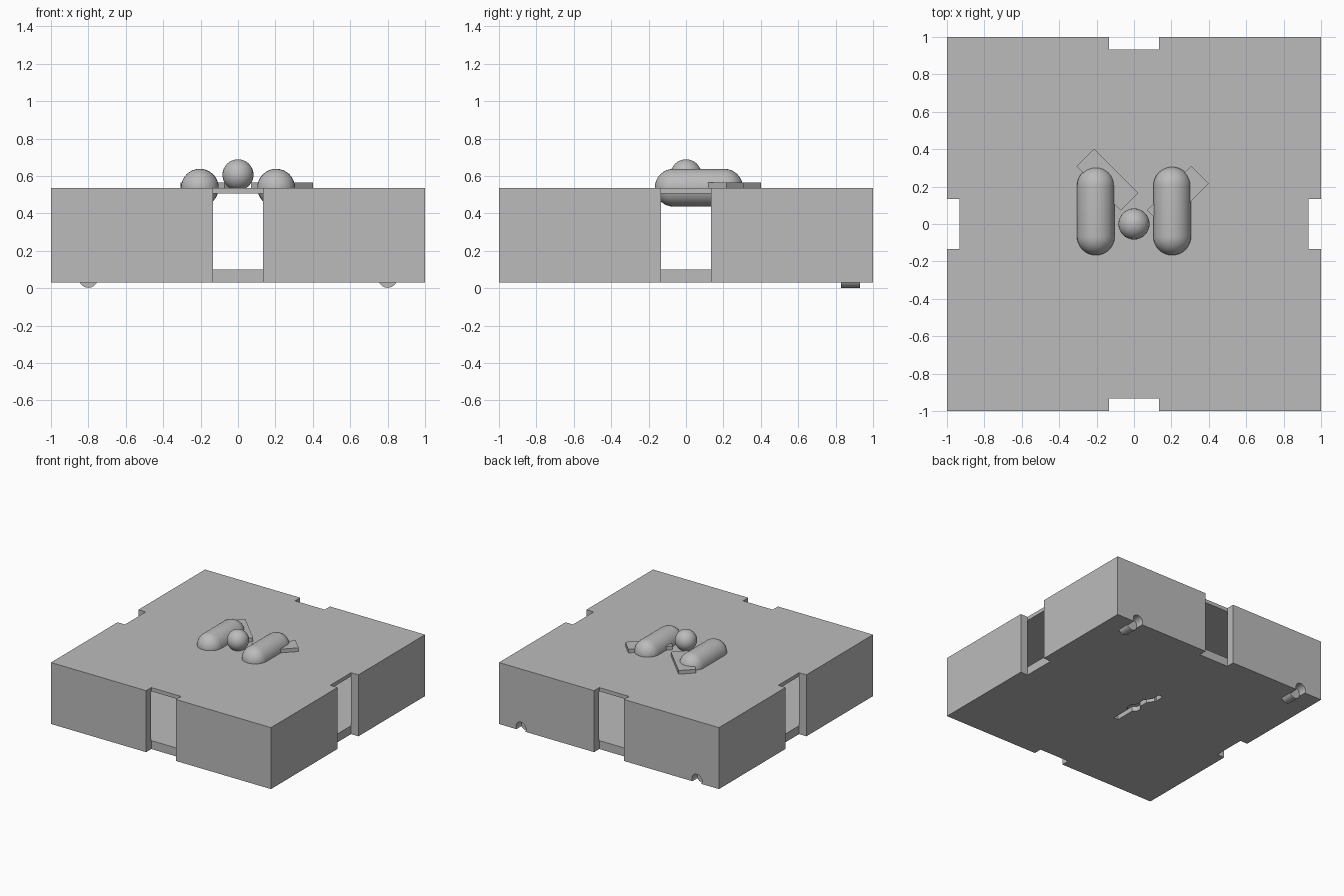
import bpy, math

if "Cube" in bpy.data.objects:
    bpy.data.objects.remove(bpy.data.objects["Cube"])

grey = bpy.data.materials.new("plain grey")
grey.diffuse_color = (0.5, 0.5, 0.5, 1)
grey.use_nodes = True
grey.node_tree.nodes["Principled BSDF"].inputs["Base Color"].default_value = grey.diffuse_color


def finish(name, smooth=False):
    ob = bpy.context.object
    ob.name = name
    ob.data.materials.clear()
    ob.data.materials.append(grey)
    bpy.ops.object.transform_apply(location=False, rotation=True, scale=True)
    if smooth:
        bpy.ops.object.shade_smooth_by_angle(angle=math.radians(35))
    return ob


def box(name, center, size, turn=0):
    bpy.ops.mesh.primitive_cube_add(size=1, location=center, rotation=(0, 0, math.radians(turn)))
    bpy.context.object.scale = size
    return finish(name)


def cylinder(name, center, radius, depth, along_y=False):
    bpy.ops.mesh.primitive_cylinder_add(
        vertices=32, radius=radius, depth=depth, location=center,
        rotation=(math.pi / 2 if along_y else 0, 0, 0))
    return finish(name, True)


def cut(target, cutter):
    mod = target.modifiers.new("cut", 'BOOLEAN')
    mod.operation = 'DIFFERENCE'
    mod.solver = 'EXACT'
    mod.object = cutter
    bpy.context.view_layer.objects.active = target
    bpy.ops.object.modifier_apply(modifier=mod.name)
    bpy.data.objects.remove(cutter, do_unlink=True)


def capsule(name, center, radius, straight):
    # sphere whose two halves are pulled apart along y
    bpy.ops.mesh.primitive_uv_sphere_add(
        segments=32, ring_count=16, radius=radius, location=center,
        rotation=(math.pi / 2, 0, 0))
    ob = finish(name)
    for v in ob.data.vertices:
        if abs(v.co.y) < 1e-4:
            v.co.y = 0
    # the middle ring becomes the front half's rim, doubled by an edge split
    import bmesh
    bm = bmesh.new()
    bm.from_mesh(ob.data)
    ring = [e for e in bm.edges if all(v.co.y == 0 for v in e.verts)]
    front = [f for f in bm.faces if f.calc_center_median().y < 0]
    bmesh.ops.split_edges(bm, edges=ring)
    moved = {v for f in front for v in f.verts}
    for v in bm.verts:
        v.co.y += -straight / 2 if v in moved else straight / 2
    rims = [e for e in bm.edges if e.is_boundary]
    bmesh.ops.bridge_loops(bm, edges=rims)
    bmesh.ops.recalc_face_normals(bm, faces=bm.faces)
    bm.to_mesh(ob.data)
    bm.free()
    bpy.ops.object.shade_smooth_by_angle(angle=math.radians(35))
    return ob


# hollow housing: floor, four walls and a thin lid
housing = box("housing", (0, 0, 0.283), (2, 2, 0.505))
cut(housing, box("cavity", (0, 0, 0.3025), (1.868, 1.868, 0.405)))

# full-height notch in the middle of each side, opening the cavity
for sx, sy in ((1, 0), (-1, 0), (0, 1), (0, -1)):
    size = (0.134 if sx else 0.27, 0.134 if sy else 0.27, 1)
    cut(housing, box("notch", (sx, sy, 0.3), size))

# round channels in the back edge, each with a short peg behind it
for x in (-0.8, 0.8):
    cut(housing, cylinder("channel", (x, 1.0, 0.052), 0.046, 0.14, True))
    cylinder("peg", (x, 0.88, 0.052), 0.05, 0.1, True)

# slot with a round middle sunk into the underside
for center, size, turn in (((0, -0.11, 0.03), (0.04, 0.2, 0.08), 0),
                           ((0, 0.07, 0.03), (0.04, 0.14, 0.08), 0),
                           ((-0.02, 0.16, 0.03), (0.04, 0.1, 0.08), 35),
                           ((-0.04, 0.22, 0.03), (0.04, 0.09, 0.08), 0)):
    cut(housing, box("slot", center, size, turn))
cut(housing, cylinder("slot_middle", (0, 0, 0.03), 0.05, 0.08))

# lid ornament: ball between two capsules, over two slanted plates
bpy.ops.mesh.primitive_uv_sphere_add(segments=32, ring_count=16, radius=0.083, location=(0, 0, 0.606))
finish("ball", True)
for side, x in (("left", -0.204), ("right", 0.204)):
    capsule(side + "_capsule", (x, 0.069, 0.537), 0.101, 0.27)
box("left_plate", (-0.143, 0.237, 0.537), (0.335, 0.132, 0.058), -45)
box("right_plate", (0.235, 0.145, 0.537), (0.335, 0.132, 0.058), 45)
